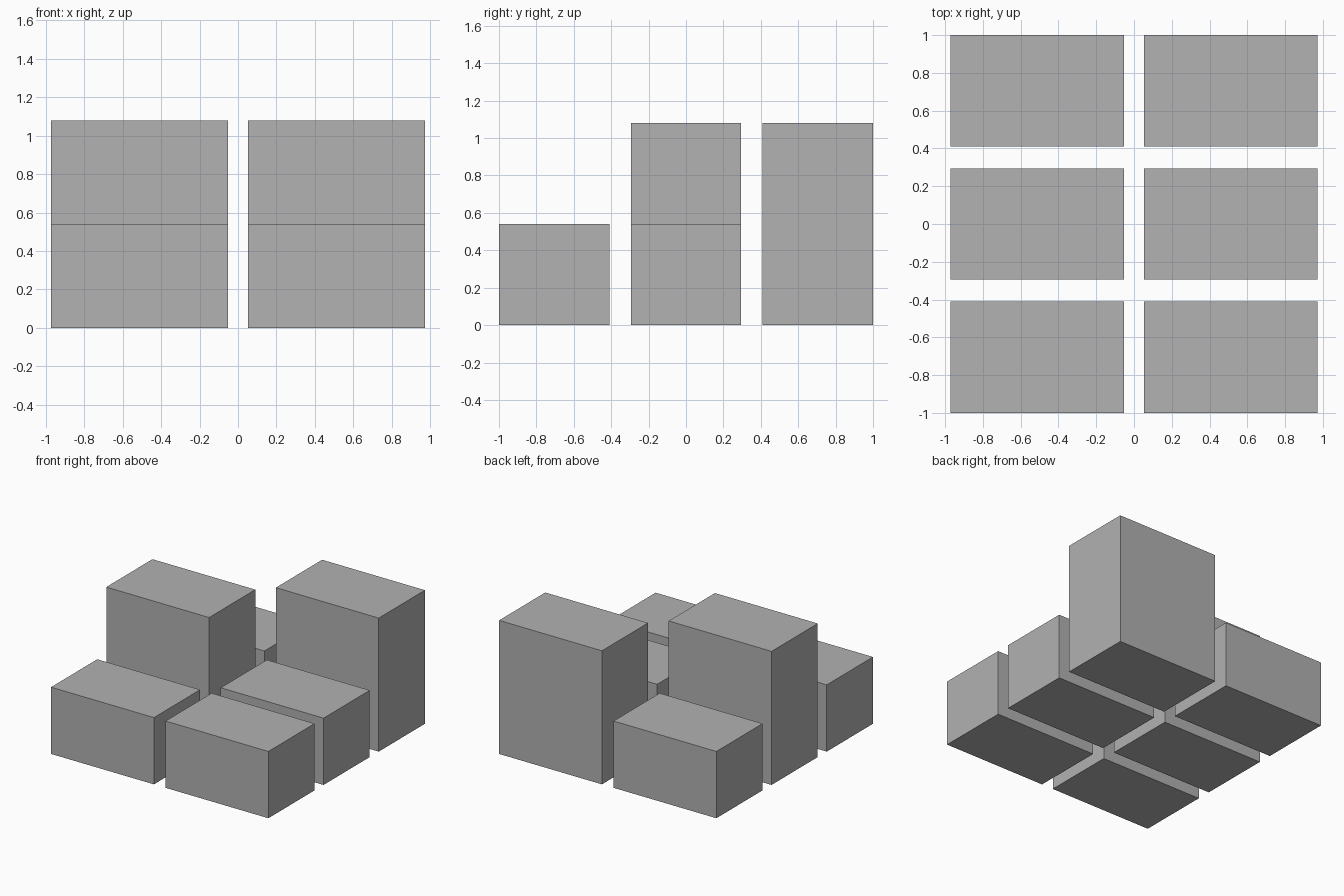
import bpy

# Remove the default cube
cube = bpy.data.objects.get("Cube")
if cube:
    bpy.data.objects.remove(cube, do_unlink=True)

# Single flat grey
grey = bpy.data.materials.new("neutral_grey")
grey.use_nodes = True
color = (0.445, 0.445, 0.445, 1)
grey.diffuse_color = color
grey.node_tree.nodes["Principled BSDF"].inputs["Base Color"].default_value = color

WIDTH, DEPTH, LOW = 0.92, 0.59, 0.54
columns = {"right": -0.512, "left": 0.512}
rows = {"front": -0.705, "middle": 0.0, "back": 0.705}
tall = {("middle", "right"), ("back", "left")}


def add_block(name, x, y, height):
    """Upright box standing on the ground."""
    bpy.ops.mesh.primitive_cube_add(size=1, location=(x, y, height / 2))
    block = bpy.context.object
    block.name = name
    block.scale = (WIDTH, DEPTH, height)
    bpy.ops.object.transform_apply(location=False, rotation=False, scale=True)
    block.data.materials.append(grey)


# Two by three grid of blocks, two of them double height
for row, y in rows.items():
    for column, x in columns.items():
        height = LOW * 2 if (row, column) in tall else LOW
        add_block(f"{row}_{column}_block", x, y, height)
